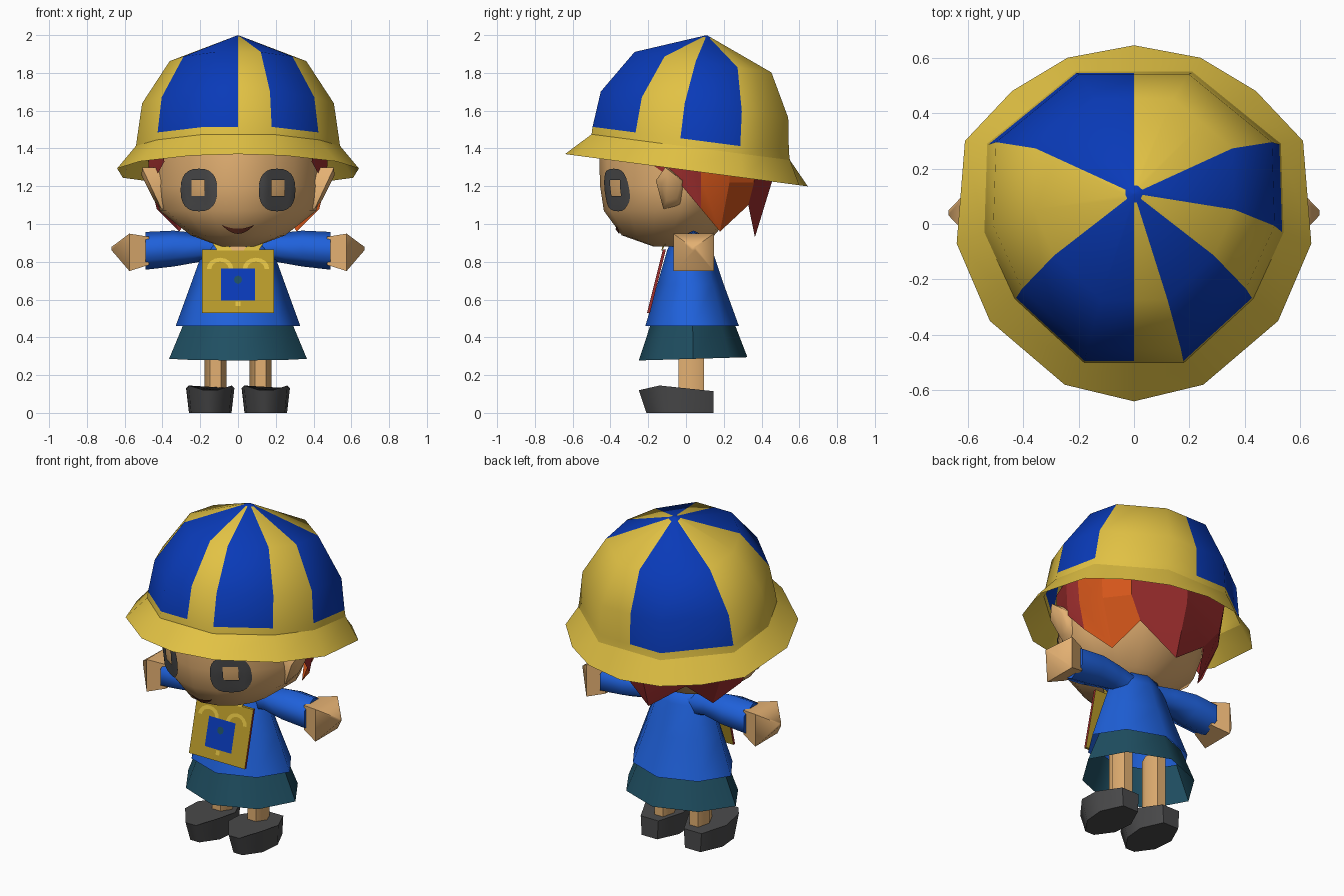
import bpy, bmesh, math
from mathutils import Vector
from mathutils.bvhtree import BVHTree

if "Cube" in bpy.data.objects:
    bpy.data.objects.remove(bpy.data.objects["Cube"])


def material(name, r, g, b):
    m = bpy.data.materials.new(name)
    lin = [((c / 255 + 0.055) / 1.055) ** 2.4 if c > 10 else c / 3295 for c in (r, g, b)]
    m.diffuse_color = (*lin, 1)
    m.use_nodes = True
    m.node_tree.nodes["Principled BSDF"].inputs["Base Color"].default_value = m.diffuse_color
    return m


YELLOW = material("yellow", 226, 194, 68)
HAT_BLUE = material("deep_blue", 9, 58, 184)
SHIRT_BLUE = material("bright_blue", 31, 97, 219)
TEAL = material("dark_teal", 31, 79, 98)
SKIN = material("skin", 227, 176, 114)
CHARCOAL = material("charcoal", 74, 74, 75)
ORANGE = material("orange_hair", 213, 86, 26)
RED = material("red_hair", 158, 46, 46)
MUSTARD = material("mustard", 184, 154, 42)
BROWN = material("mouth_brown", 105, 48, 34)


def build(name, verts, faces, mats, index=None, angle=45):
    """Mesh object from points; index gives a material slot for each face."""
    me = bpy.data.meshes.new(name)
    me.from_pydata([tuple(v) for v in verts], [], faces)
    for m in mats:
        me.materials.append(m)
    if index:
        for p in me.polygons:
            p.material_index = index[p.index]
    bm = bmesh.new()
    bm.from_mesh(me)
    bmesh.ops.recalc_face_normals(bm, faces=bm.faces)
    bm.to_mesh(me)
    bm.free()
    ob = bpy.data.objects.new(name, me)
    bpy.context.collection.objects.link(ob)
    bpy.ops.object.select_all(action='DESELECT')
    ob.select_set(True)
    bpy.context.view_layer.objects.active = ob
    bpy.ops.object.shade_smooth_by_angle(angle=math.radians(angle))
    return ob


def loft(name, rings, mats, start=True, end=True, rule=None, closed=True, angle=45):
    """Skin a list of equal rings; rule(row, column) picks the material slot."""
    n = len(rings[0])
    verts = [p for r in rings for p in r]
    faces, idx = [], []
    for r in range(len(rings) - 1):
        for c in range(n if closed else n - 1):
            d = (c + 1) % n
            faces.append((r * n + c, r * n + d, (r + 1) * n + d, (r + 1) * n + c))
            idx.append(rule(r, c) if rule else 0)
    for flag, base in ((start, 0), (end, (len(rings) - 1) * n)):
        if flag and closed:
            faces.append(tuple(range(base, base + n)))
            idx.append(rule(0, -1) if rule else 0)
    return build(name, verts, faces, mats, idx, angle)


def oval(hx, y0, y1, z, n, power=2.0, slope=0.0, yc=None):
    """Horizontal superellipse ring from y0 (front) to y1 (back), widest at yc."""
    yc = (y0 + y1) / 2 if yc is None else yc
    pts = []
    for i in range(n):
        a = 2 * math.pi * i / n
        c, s = math.cos(a), math.sin(a)
        x = hx * math.copysign(abs(c) ** (2 / power), c)
        y = yc + ((y1 - yc) if s > 0 else (yc - y0)) * math.copysign(abs(s) ** (2 / power), s)
        pts.append((x, y, z + slope * y))
    return pts


def mirrored(half):
    """Full ring from a half that starts and ends on x = 0."""
    return half + [(-x, y) for x, y in half[-2:0:-1]]


# Hat: striped tilted dome with a flared brim
base = mirrored([(0, .55), (.21, .55), (.37, .42), (.53, .29), (.54, -.03), (.43, -.27), (.18, -.5), (0, -.5)])
edge = mirrored([(0, .645), (.24, .6), (.44, .48), (.61, .3), (.64, -.07), (.52, -.35), (.25, -.58), (0, -.64)])


def dome(sx, sy, cy, z, slope):
    return [(x * sx, cy + (y - .025) * sy, z + slope * (cy + (y - .025) * sy)) for x, y in base]


apex = Vector((0, .11, 2.0))
crown = dome(.67, .69, .09, 1.87, -.15)
rings = [[apex.lerp(Vector(p), t) for p in crown] for t in (.01, .085)]
rings += [crown,
          dome(.94, .945, .045, 1.638, -.14),
          dome(.99, .99, .025, 1.45, -.13),
          dome(1, 1, .025, 1.41, -.13)]
blue = {3, 5, 7, 8, 11, 12, 13}
loft("hat_dome", rings, [YELLOW, HAT_BLUE], end=False, angle=75,
     rule=lambda r, c: 1 if r == 0 or r < 4 and c in blue else 0)
loft("hat_brim", [rings[-1], [(x, y, 1.285 - .133 * y) for x, y in edge]], [YELLOW], False, False, angle=60)

# Head: flattened chin, face rounding back to the temples
head = loft("head", [oval(*p, 16, q, yc=y) for p, q, y in (
    ((.09, -.17, .03, .88), 2, -.08), ((.25, -.34, .15, .94), 1.9, -.08), ((.415, -.435, .26, 1.07), 1.75, -.03),
    ((.445, -.455, .33, 1.2), 1.72, 0), ((.445, -.46, .38, 1.38), 1.72, 0), ((.43, -.41, .42, 1.6), 1.8, 0),
    ((.3, -.22, .36, 1.75), 1.9, .05))], [SKIN], angle=60)
tree = BVHTree.FromPolygons([v.co for v in head.data.vertices], [p.vertices[:] for p in head.data.polygons])


def on_face(x, z):
    hit = tree.ray_cast(Vector((x, -2, z)), Vector((0, 1, 0)))[0]
    return (x, (hit.y if hit else -.3) - .009, z)


# Eyes: dark ovals around a small open window
for side, name in ((1, "right_eye"), (-1, "left_eye")):
    n, eye_rings = 24, []
    for t in (0, .25, .5, .75, 1):
        ring = []
        for i in range(n):
            a = 2 * math.pi * i / n
            c, s = math.cos(a), math.sin(a)
            ox = side * .207 + .097 * math.copysign(abs(c) ** .8, c)
            oz = 1.18 + .113 * math.copysign(abs(s) ** .8, s)
            k = max(abs(c), abs(s))
            ix, iz = .212 * side + .035 * c / k, 1.19 + .042 * s / k
            ring.append(on_face(ox + (ix - ox) * t, oz + (iz - oz) * t))
        eye_rings.append(ring)
    loft(name, eye_rings, [CHARCOAL], False, False)

# Mouth: smiling crescent
us = [i / 6 for i in range(-6, 7)]
loft("mouth", [[on_face(.085 * u, lo + (.995 - lo) * u * u) for u in us] for lo in (.975, .962, .948)],
     [BROWN], closed=False)

# Ears
for s, name in ((1, "right_ear"), (-1, "left_ear")):
    outline = [(-.16, 1.23), (-.11, 1.30), (-.02, 1.23), (-.03, 1.10), (-.12, 1.08)]
    root = [(s * .36, y + .03, z) for y, z in outline]
    rim = [(s * (.415 + .47 * (z - 1.1)), y, z) for y, z in outline]
    tip = [(s * (.45 + .3 * (z - 1.1)), -.08 + (y + .08) * .6, 1.19 + (z - 1.19) * .6) for y, z in outline]
    loft(name, [root, rim, tip], [SKIN], angle=60)

# Hair: jagged band from temple to temple with three points
top = [(.39, -.21), (.475, -.02), (.48, .08), (.44, .24), (.34, .38), (0, .47)]
mid = [(.395, -.2, 1.37), (.472, -.02, 1.28), (.465, .08, 1.24), (.42, .23, 1.22), (.32, .36, 1.22), (0, .46, 1.24)]
low = [(.39, -.2, 1.33), (.462, -.02, 1.2), (.43, .08, 1.08), (.31, .18, .96), (.23, .33, 1.1), (0, .365, .93)]
upper = [(x, y, 1.42 - .1 * y) for x, y in top]
upper, mid, low = ([*r, *[(-x, y, z) for x, y, z in r[-2::-1]]] for r in (upper, mid, low))
loft("hair", [upper, mid, low], [ORANGE, RED], closed=False, angle=20,
     rule=lambda r, c: 0 if c in (2, 3) else 1)

# Neck with open collar, tunic and skirt
loft("neck", [oval(.1, -.09, .1, .82, 8), oval(.1, -.09, .1, .96, 8)], [SKIN])
build("collar_opening", [(-.09, -.10, .95), (.09, -.10, .95), (.03, -.125, .86), (-.03, -.125, .86)],
      [(0, 1, 2, 3)], [SKIN])
loft("tunic", [oval(.33, -.215, .28, .46, 8, 1.75), oval(.25, -.152, .2, .68, 8, 1.75),
               oval(.185, -.1, .14, .86, 8, 1.85), oval(.125, -.07, .115, .93, 8)],
     [SHIRT_BLUE], start=False, angle=80)
loft("skirt", [oval(.365, -.25, .325, .285, 8, 1.75, slope=.03), oval(.28, -.18, .25, .49, 8, 1.75)],
     [TEAL], start=False, end=False, angle=50)


def limb_ring(x, z, ry, rz, n):
    return [(x, .04 + ry * math.cos(2 * math.pi * (i + .5) / n), z + rz * math.sin(2 * math.pi * (i + .5) / n))
            for i in range(n)]


for s, side in ((1, "right"), (-1, "left")):
    # Sleeves and hands
    loft(side + "_sleeve", [limb_ring(s * x, z, ry, rz, 6) for x, z, ry, rz in (
        (.06, .85, .07, .085), (.2, .875, .09, .075), (.34, .87, .115, .095), (.49, .858, .11, .1))],
        [SHIRT_BLUE], angle=65)
    loft(side + "_hand", [limb_ring(s * x, z, ry, rz, 4) for x, z, ry, rz in (
        (.47, .858, .1, .105), (.575, .85, .152, .14), (.67, .87, .012, .012))], [SKIN], angle=60)
    # Legs
    loft(side + "_leg", [[(x + s * .12, y, z) for x, y, z in oval(.058, -.05, .105, h, 6)] for h in (.08, .47)],
         [SKIN], angle=65)
    # Shoes
    sole = [(.06, .145, .115), (.128, .0, .13), (.115, -.14, .145), (.035, -.25, .12)]
    sole += [(-x, y, z) for x, y, z in sole[::-1]]
    loft(side + "_shoe", [[(s * .147 + x * .88, y * .9 + .015, 0) for x, y, z in sole],
                          [(s * .147 + x, y, z) for x, y, z in sole]], [CHARCOAL], angle=60)

# Chest pouch: thin leaning panel with red edges


def panel(x, z, off=0.0):
    return (x, -.206 + (z - .53) * .25 - off, z)


quad = [(-.19, .53), (.19, .53), (.19, .865), (-.19, .865)]
loft("pouch", [[panel(x, z) for x, z in quad], [panel(x, z, -.016) for x, z in quad]], [MUSTARD, RED],
     rule=lambda r, c: 1 if c in (1, 3) else 0)
build("pouch_badge", [panel(x, z, .005) for x, z in ((-.09, .595), (.09, .595), (.09, .765), (-.09, .765))],
      [(0, 1, 2, 3)], [HAT_BLUE])
build("badge_dot", [panel(.022 * math.cos(i * math.pi / 4), .705 + .022 * math.sin(i * math.pi / 4), .009)
                    for i in range(8)], [tuple(range(8))], [TEAL])
build("pouch_clasp", [panel(x, z, .004) for x, z in ((-.012, .565), (.012, .565), (.012, .59), (-.012, .59))],
      [(0, 1, 2, 3)], [YELLOW])
for s, side in ((1, "right"), (-1, "left")):
    arcs = [[panel(s * .095 + r * math.cos(math.pi * i / 8), .762 + r * math.sin(math.pi * i / 8) * .85, .004)
             for i in range(9)] for r in (.046, .07)]
    loft(side + "_pouch_arc", arcs, [YELLOW], closed=False)
    # Neck straps
    build(side + "_strap", [(s * .165, -.085, .945), (s * .09, -.11, .945), (s * .03, -.13, .86),
                            (s * .11, -.125, .86)], [(0, 1, 2, 3)], [YELLOW])
